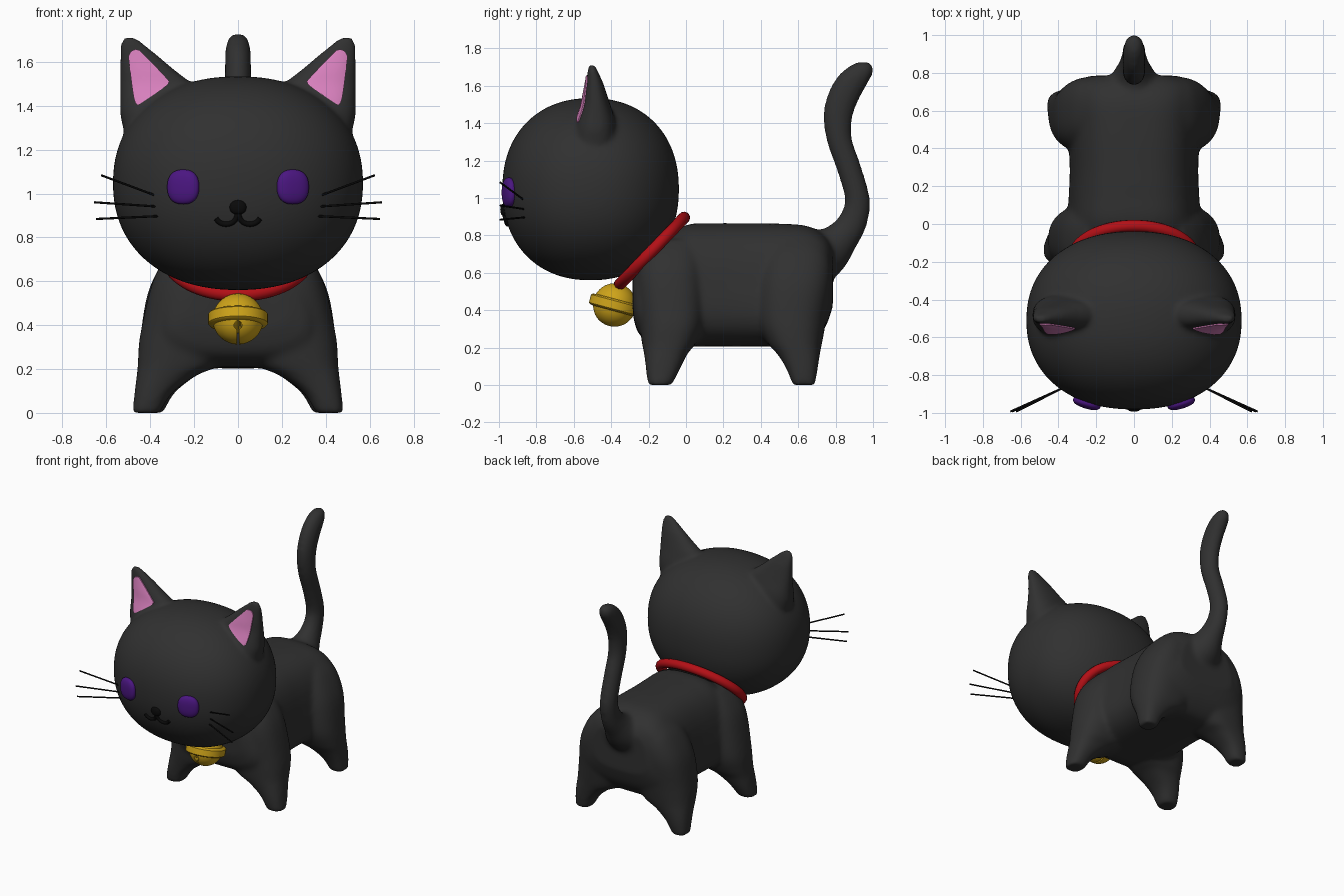
import bpy, bmesh, math
from mathutils import Vector, Matrix
from mathutils.bvhtree import BVHTree

if "Cube" in bpy.data.objects:
    bpy.data.objects.remove(bpy.data.objects["Cube"])


def material(name, rgb):
    m = bpy.data.materials.new(name)
    m.diffuse_color = (*rgb, 1)
    m.use_nodes = True
    m.node_tree.nodes["Principled BSDF"].inputs["Base Color"].default_value = m.diffuse_color
    return m


FUR = material("fur", (.03, .03, .03))
PINK = material("pink", (.70, .22, .52))
PURPLE = material("purple", (.07, .008, .22))
BLACK = material("black", (.003, .003, .003))
RED = material("red", (.45, .005, .008))
GOLD = material("gold", (.62, .37, .01))


def activate(o):
    bpy.ops.object.select_all(action='DESELECT')
    o.select_set(True)
    bpy.context.view_layer.objects.active = o


def finish(name, bm, mat, angle=60):
    bmesh.ops.recalc_face_normals(bm, faces=bm.faces)
    me = bpy.data.meshes.new(name)
    bm.to_mesh(me)
    bm.free()
    o = bpy.data.objects.new(name, me)
    bpy.context.collection.objects.link(o)
    me.materials.append(mat)
    activate(o)
    bpy.ops.object.shade_smooth_by_angle(angle=math.radians(angle))
    return o


def spline(rows, n=6):
    """Smooth curve through rows of numbers (Catmull-Rom)."""
    P = [Vector(r) for r in rows]
    P = [P[0]] + P + [P[-1]]
    out = []
    for a, b, c, d in zip(P, P[1:], P[2:], P[3:]):
        for i in range(n):
            t = i / n
            out.append(.5 * (2 * b + (c - a) * t + (2 * a - 5 * b + 4 * c - d) * t * t
                             + (3 * b - a - 3 * c + d) * t ** 3))
    return out + [P[-1]]


def loft(name, frames, mat, p=2.0, taper=0, n=40, angle=60):
    """Skin over superellipse rings given as (centre, half axis, half axis)."""
    bm = bmesh.new()
    rings = []
    for c, u, v in frames:
        ring = []
        for i in range(n):
            t = 2 * math.pi * (i + .5) / n
            a, b = [math.copysign(abs(q) ** (2 / p), q) for q in (math.cos(t), math.sin(t))]
            ring.append(bm.verts.new(c + u * a * (1 - taper * b) + v * b))
        rings.append(ring)
    for r, s in zip(rings, rings[1:]):
        for i in range(n):
            bm.faces.new((r[i], r[(i + 1) % n], s[(i + 1) % n], s[i]))
    bm.faces.new(rings[0])
    bm.faces.new(rings[-1])
    return finish(name, bm, mat, angle)


def upright(name, rows, s, p):
    """Vertical limb; rows are z, inner x, outer x, front y, back y."""
    return loft(name, [(Vector((s * (a + b) / 2, (c + d) / 2, z)), Vector(((b - a) / 2, 0, 0)),
                        Vector((0, (d - c) / 2, 0))) for z, a, b, c, d in spline(rows)], FUR, p)


def fuse(parts, name, voxel, rounds):
    """Melt overlapping parts into one smooth skin."""
    activate(parts[0])
    for q in parts:
        q.select_set(True)
    bpy.ops.object.join()
    o = bpy.context.object
    o.name = name
    m = o.modifiers.new("remesh", 'REMESH')
    m.mode, m.voxel_size = 'VOXEL', voxel
    m = o.modifiers.new("smooth", 'SMOOTH')
    m.factor, m.iterations = .5, rounds
    for m in list(o.modifiers):
        bpy.ops.object.modifier_apply(modifier=m.name)
    bpy.ops.object.shade_smooth()
    o.data.materials.clear()
    o.data.materials.append(FUR)
    return o


def blob(name, loc, size, mat, p=2.0, yaw=0):
    bm = bmesh.new()
    bmesh.ops.create_icosphere(bm, subdivisions=5 if size[0] > .2 else 4, radius=1)
    turn = Matrix.Rotation(yaw, 3, 'Z')
    for v in bm.verts:
        k = sum(abs(q) ** p for q in v.co) ** (1 / p)
        v.co = turn @ Vector([q / k * h for q, h in zip(v.co, size)]) + Vector(loc)
    return finish(name, bm, mat)


def tube(name, pts, r, mat, cyclic=False):
    cu = bpy.data.curves.new(name, 'CURVE')
    cu.dimensions = '3D'
    cu.bevel_depth, cu.bevel_resolution, cu.use_fill_caps = r, 4, True
    sp = cu.splines.new('POLY')
    sp.points.add(len(pts) - 1)
    for q, co in zip(sp.points, pts):
        q.co = (*co, 1)
    sp.use_cyclic_u = cyclic
    o = bpy.data.objects.new(name, cu)
    bpy.context.collection.objects.link(o)
    cu.materials.append(mat)
    activate(o)
    bpy.ops.object.convert(target='MESH')
    bpy.ops.object.shade_smooth_by_angle(angle=math.radians(60))


# head with ears
ear = [(1.2, .15, .50, -.62, -.36), (1.35, .17, .535, -.60, -.37), (1.42, .20, .537, -.583, -.38),
       (1.5, .215, .537, -.557, -.405), (1.56, .285, .537, -.546, -.425),
       (1.62, .355, .537, -.534, -.445), (1.67, .415, .537, -.527, -.468), (1.71, .465, .525, -.52, -.485)]
parts = [blob("head", (0, -.51, 1.047), (.57, .472, .487), FUR, 2.2)]
parts += [upright("ear", ear, s, 2.4) for s in (1, -1)]
head = fuse(parts, "head", .014, 8)

# body, legs and tail
trunk = [(-.285, .22, .38, .62), (-.25, .32, .27, .68), (-.15, .36, .215, .76), (0, .345, .205, .855),
         (.15, .335, .205, .865), (.3, .33, .205, .865), (.5, .34, .205, .863), (.65, .355, .21, .85),
         (.74, .33, .3, .80), (.785, .22, .42, .74)]
front = [(0, .355, .482, -.205, -.075), (.09, .30, .472, -.215, -.03), (.17, .19, .462, -.225, .01),
         (.22, .09, .457, -.235, .05), (.35, 0, .447, -.25, .1), (.58, 0, .395, -.265, .1),
         (.70, .05, .335, -.23, .08), (.78, .12, .26, -.13, .04)]
rear = [(0, .34, .46, .57, .69), (.09, .29, .46, .535, .705), (.17, .19, .457, .485, .717),
        (.22, .09, .455, .44, .727), (.35, 0, .445, .38, .75), (.55, 0, .41, .38, .78),
        (.70, .05, .335, .42, .765), (.78, .12, .26, .5, .7)]
tail = spline([(.66, .66, .2, .16), (.76, .72, .13, .13), (.83, .785, .085, .095), (.885, .86, .065, .08),
               (.915, .95, .06, .07), (.91, 1.03, .06, .066), (.868, 1.17, .06, .065),
               (.818, 1.32, .06, .068), (.815, 1.46, .06, .08), (.86, 1.58, .06, .082),
               (.92, 1.655, .057, .07), (.967, 1.69, .047, .048), (.995, 1.707, .022, .024)])
frames = []
for i, r in enumerate(tail):
    a, b = tail[max(i - 1, 0)], tail[min(i + 1, len(tail) - 1)]
    t = Vector((0, b[0] - a[0], b[1] - a[1])).normalized()
    frames.append((Vector((0, r[0], r[1])), Vector((r[2], 0, 0)), Vector((0, -t.z, t.y)) * r[3]))
parts = [loft("body", [(Vector((0, y, (a + b) / 2)), Vector((w, 0, 0)), Vector((0, 0, (b - a) / 2)))
                       for y, w, a, b in spline(trunk)], FUR, 3, .14)]
parts += [upright("leg", rows, s, 2.5) for rows in (front, rear) for s in (1, -1)]
parts.append(loft("tail", frames, FUR))
fuse(parts, "body", .014, 14)

# face: everything is placed on the head by casting rays from the front
tree = BVHTree.FromObject(head, bpy.context.evaluated_depsgraph_get())


def on_face(x, z, lift=0):
    hit = tree.ray_cast(Vector((x, -3, z)), Vector((0, 1, 0)))[0]
    return Vector((x, (hit.y if hit else -.53) - lift, z))


for s in (1, -1):
    # inner ear patch
    edge = [(.50, 1.625), (.485, 1.65), (.455, 1.655), (.43, 1.635), (.325, 1.525), (.317, 1.505),
            (.335, 1.485), (.445, 1.41), (.462, 1.408), (.472, 1.425), (.482, 1.48)]
    edge = spline(edge + edge[:1], 4)[:-1]
    mid = Vector((.43, 1.53))
    bm = bmesh.new()
    rings = [[bm.verts.new(on_face(s * q.x, q.y, .007 if k < 9 else 0))
              for q in [mid + (e - mid) * min(k, 8) / 8 for e in edge]] for k in range(1, 10)]
    for r, t in zip(rings, rings[1:]):
        for i in range(len(edge)):
            j = (i + 1) % len(edge)
            bm.faces.new((r[i], r[j], t[j], t[i]))
    bm.faces.new(rings[0])
    patch = finish("inner_ear", bm, PINK)
    if sum(f.normal.y * f.area for f in patch.data.polygons) > 0:
        patch.data.flip_normals()
    # eye and whiskers
    blob("eye", on_face(s * .25, 1.03, .003), (.075, .03, .079), PURPLE, 2.4, s * math.radians(17))
    for z0, x1, z1 in ((.985, .623, 1.083), (.94, .655, .96), (.897, .645, .884)):
        tube("whisker", [(s * .36, -.86, z0), (s * x1, -.993, z1)], .005, BLACK)

# nose and mouth
blob("nose", on_face(0, .937), (.038, .02, .033), BLACK, 2.2)
half = [(.1, .886), (.083, .868), (.055, .86), (.025, .868), (.007, .89), (0, .925)]
for s in (1, -1):
    tube("mouth", [on_face(s * q.x, q.y, .002) for q in spline(half, 4)], .012, BLACK)

# collar
tube("collar", [(.32 * math.cos(t), -.182 + .172 * math.sin(t), .717 + .178 * math.sin(t))
                for t in [2 * math.pi * i / 64 for i in range(64)]], .032, RED, True)

# bell: round shell with a belt, slotted underneath
arc = [(.116 * math.cos(a), .116 * math.sin(a)) for a in [math.radians(-88 + 8 * i) for i in range(23)]]
prof = [q for q in arc if q[1] < -.03] + [(.13, -.028), (.136, -.022), (.136, .022), (.13, .028)]
prof += [q for q in arc if q[1] > .03]
bell = loft("bell", [(Vector((0, 0, z)), Vector((r, 0, 0)), Vector((0, r, 0))) for r, z in prof],
            GOLD, n=48, angle=35)
pose = Matrix.Translation((0, -.382, .428)) @ Matrix.Rotation(math.radians(-15), 4, 'X')
for shape in ("slot", "hole"):
    bm = bmesh.new()
    if shape == "slot":
        bmesh.ops.create_cube(bm, size=1, matrix=Matrix.Translation((0, 0, -.11)) @ Matrix.Diagonal((.009, .3, .1, 1)))
    else:
        bmesh.ops.create_cone(bm, cap_ends=True, segments=24, radius1=.018, radius2=.018, depth=.4,
                              matrix=Matrix.Translation((0, 0, -.055)) @ Matrix.Rotation(math.pi / 2, 4, 'X'))
    cutter = finish("bell_" + shape, bm, GOLD)
    cutter.hide_render = True
    m = bell.modifiers.new(shape, 'BOOLEAN')
    m.operation, m.object = 'DIFFERENCE', cutter
    activate(bell)
    bpy.ops.object.modifier_apply(modifier=m.name)
    bpy.data.objects.remove(cutter)
bell.matrix_world = pose
